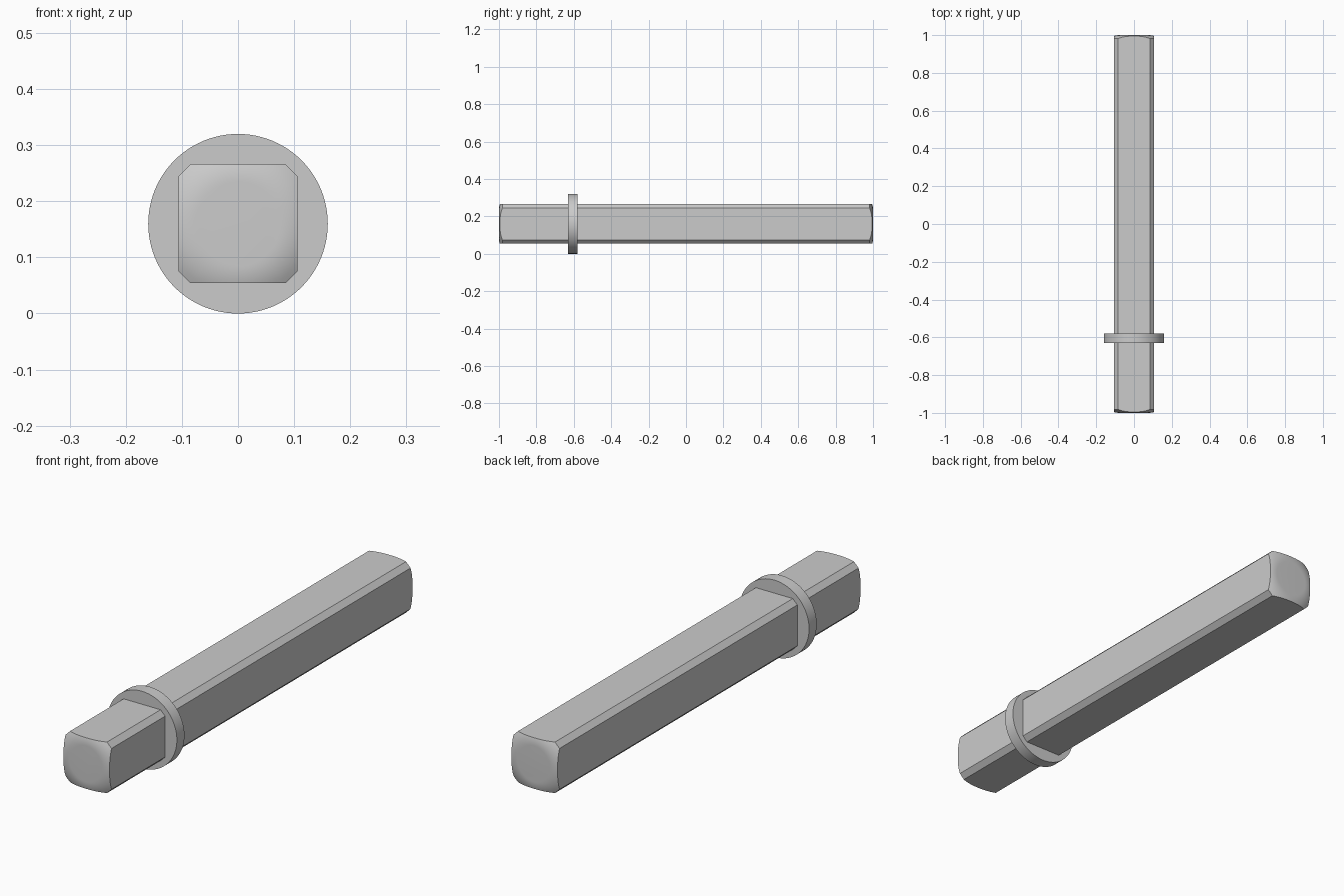
import bpy, bmesh
from math import sqrt, hypot, pi
from mathutils import Matrix, Vector

if "Cube" in bpy.data.objects:
    bpy.data.objects.remove(bpy.data.objects["Cube"])

ZC = 0.16              # axis height
H, C = 0.106, 0.085    # half width and where the corner chamfer starts
FLAT, DOME = 0.075, 0.11   # flat end radius and rounding radius


def smooth(ob):
    bpy.context.view_layer.objects.active = ob
    ob.select_set(True)
    bpy.ops.object.shade_smooth_by_angle()
    ob.select_set(False)


def make_object(name, bm):
    bmesh.ops.recalc_face_normals(bm, faces=bm.faces)
    mesh = bpy.data.meshes.new(name)
    bm.to_mesh(mesh)
    bm.free()
    ob = bpy.data.objects.new(name, mesh)
    bpy.context.collection.objects.link(ob)
    smooth(ob)
    return ob


# Chamfered square outline, flat sides subdivided so the rounded end can curve
corners = [Vector(p) for p in ((H, -C), (H, C), (C, H), (-C, H),
                               (-H, C), (-H, -C), (-C, -H), (C, -H))]
outline = []
for i, a in enumerate(corners):
    b = corners[(i + 1) % 8]
    steps = 12 if i % 2 == 0 else 2
    outline += [a.lerp(b, k / steps) for k in range(steps)]

# Bar: rings run from the flat middle of one end to the flat middle of the other
bm = bmesh.new()
rings = []
T = [k / 6 for k in range(7)]
for side, ts in ((-1, T), (1, T[::-1])):
    for t in ts:
        ring = []
        for p in outline:
            q = (p.normalized() * FLAT).lerp(p, t)
            r = max(0, hypot(*q) - FLAT)
            drop = DOME - sqrt(DOME ** 2 - r ** 2)
            ring.append(bm.verts.new((q.x, side * (1 - drop), ZC + q.y)))
        rings.append(ring)
n = len(outline)
for a, b in zip(rings, rings[1:]):
    for i in range(n):
        j = (i + 1) % n
        bm.faces.new((a[i], a[j], b[j], b[i]))
bm.faces.new(rings[0])
bm.faces.new(rings[-1])
make_object("bar", bm)

# Round collar near the front end
bm = bmesh.new()
bmesh.ops.create_cone(bm, cap_ends=True, segments=96, radius1=0.16, radius2=0.16,
                      depth=0.05, matrix=Matrix.Translation((0, -0.605, ZC))
                      @ Matrix.Rotation(pi / 2, 4, 'X'))
make_object("collar", bm)
